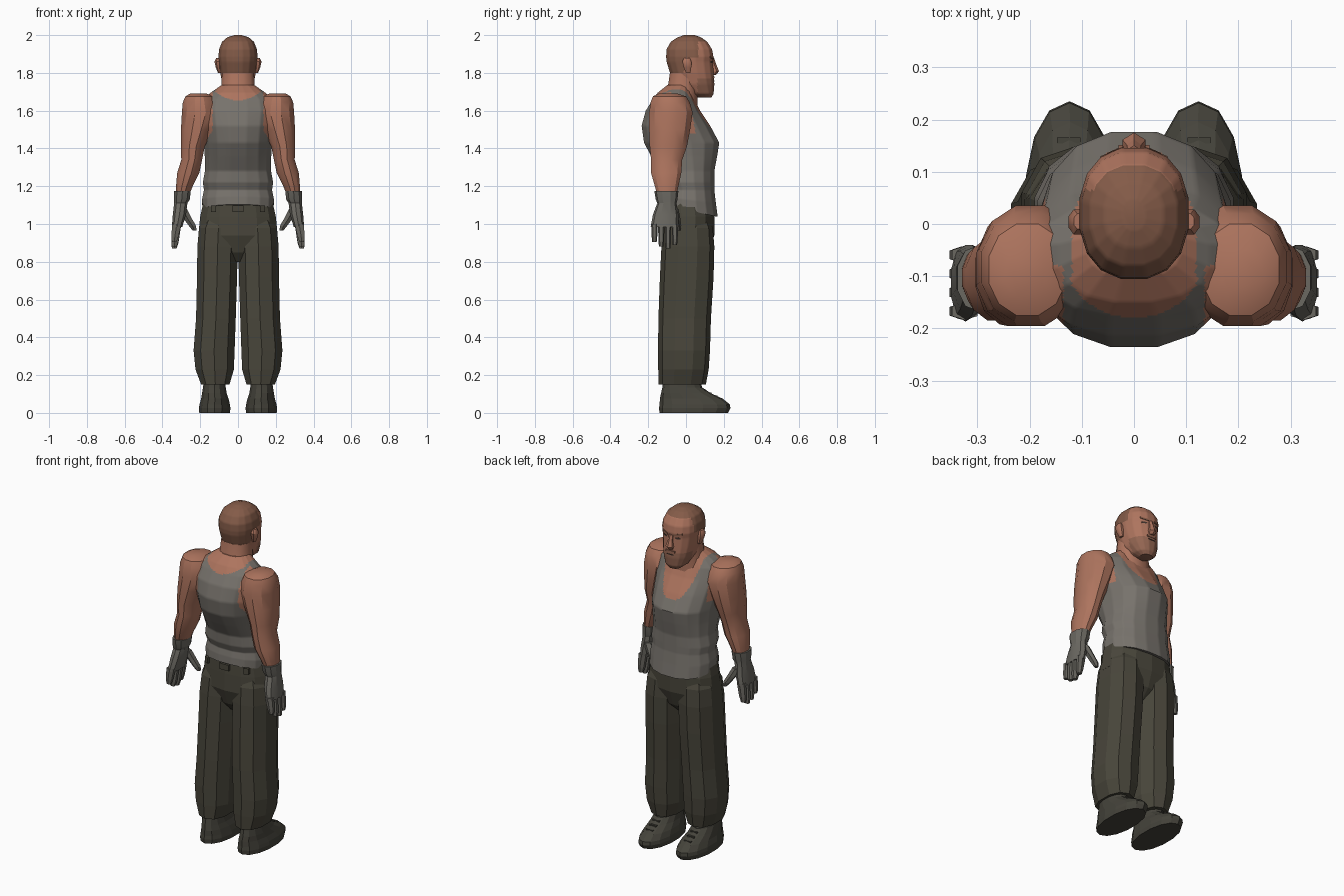
import bpy, bmesh, math


def mat(name, r, g, b):
    m = bpy.data.materials.new(name)
    m.diffuse_color = (r, g, b, 1)
    return m


SKIN = mat("skin", 0.42, 0.175, 0.112)
HAIR = mat("cropped hair", 0.23, 0.105, 0.065)
STUBBLE = mat("stubble", 0.29, 0.13, 0.083)
SHIRT = mat("grey shirt", 0.185, 0.17, 0.15)
PANTS = mat("olive trousers", 0.065, 0.06, 0.043)
SHOE = mat("dark shoe", 0.06, 0.057, 0.044)
GLOVE = mat("grey glove", 0.145, 0.138, 0.12)
DARK = mat("dark detail", 0.05, 0.032, 0.025)


def finish(bm, name, mats, mirror, smooth):
    bmesh.ops.recalc_face_normals(bm, faces=bm.faces)
    me = bpy.data.meshes.new(name)
    bm.to_mesh(me)
    bm.free()
    for m in mats:
        me.materials.append(m)
    ob = bpy.data.objects.new(name, me)
    bpy.context.collection.objects.link(ob)
    if mirror:
        ob.modifiers.new("mirror", 'MIRROR').use_mirror_merge = False
    if smooth:
        bpy.ops.object.select_all(action='DESELECT')
        ob.select_set(True)
        bpy.context.view_layer.objects.active = ob
        bpy.ops.object.shade_smooth_by_angle(angle=math.radians(smooth))
    return ob


def loft(name, rings, mats, n=12, p=2.3, mirror=False, smooth=0, rule=None, cuts=0):
    """Skin horizontal superellipse rings (x0, x1, y0, y1, z, optional slope along y)."""
    bm = bmesh.new()
    angles = [2 * math.pi * (i + 0.5) / n for i in range(n)]
    outline = [[math.copysign(abs(f(a)) ** (2 / p), f(a)) for a in angles] for f in (math.cos, math.sin)]
    us, vs = ([t / max(axis) for t in axis] for axis in outline)
    loops = []
    for x0, x1, y0, y1, z, *slope in rings:
        loop = []
        for u, v in zip(us, vs):
            x = (x0 + x1) / 2 + (x1 - x0) / 2 * u
            y = (y0 + y1) / 2 + (y1 - y0) / 2 * v
            loop.append(bm.verts.new((x, y, z + (slope[0] * y if slope else 0))))
        loops.append(loop)
    for a, b in zip(loops, loops[1:]):
        for i in range(n):
            j = (i + 1) % n
            bm.faces.new((a[i], a[j], b[j], b[i]))
    bm.faces.new(loops[0])
    bm.faces.new(loops[-1])
    if cuts:
        bmesh.ops.subdivide_edges(bm, edges=bm.edges[:], cuts=cuts, use_grid_fill=True)
    if rule:
        for f in bm.faces:
            f.material_index = rule(f.calc_center_median())
    return finish(bm, name, mats, mirror, smooth)


def box(name, center, size, m, mirror=False, roll=0, sweep=0):
    bm = bmesh.new()
    bmesh.ops.create_cube(bm, size=1)
    for v in bm.verts:
        x, y, z = (v.co[k] * size[k] for k in range(3))
        v.co = (center[0] + x, center[1] + y - sweep * x, center[2] + z + roll * x)
    return finish(bm, name, [m], mirror, 0)


# Torso: tank top over skin, divided by neckline and armhole curves
def shirt_rule(c):
    x = abs(c.x)
    if c.y < -0.08 and c.z > 1.42 and x > 0.135 + 0.5 * max(0, 1.5 - c.z):
        return 1
    if c.z > 1.48 and x > 0.17:
        return 1
    if c.y > -0.1:
        return 1 if c.z > 1.49 + 900 * x ** 4 + 3 * x * x else 0
    return 1 if c.z > 1.655 + 3 * x * x else 0


loft("torso", [(-.188, .188, -.128, .168, 1.075, -.22), (-.19, .19, -.125, .158, 1.13, -.12),
               (-.18, .18, -.118, .15, 1.18), (-.186, .186, -.135, .15, 1.22),
               (-.175, .175, -.14, .15, 1.28), (-.176, .176, -.185, .165, 1.36),
               (-.18, .18, -.222, .176, 1.43), (-.19, .19, -.235, .128, 1.52),
               (-.2, .2, -.213, .075, 1.60), (-.185, .185, -.175, .045, 1.66),
               (-.145, .145, -.15, .03, 1.695), (-.088, .088, -.1, .02, 1.735)],
     [SHIRT, SKIN], n=16, smooth=35, rule=shirt_rule, cuts=8)

# Neck
loft("neck", [(-.11, .11, -.13, .06, 1.6), (-.09, .09, -.1, .06, 1.7), (-.085, .085, -.085, .07, 1.8)],
     [SKIN], smooth=40)


# Head: hair cap, bare face and stubbled jaw
def head_rule(c):
    if c.z > 1.965 and c.y < .12 or c.z > 1.88 and c.y < .065 or c.z > 1.8 and c.y < -.01:
        return 1
    return 2 if c.z < 1.765 and c.y > .06 else 0


loft("head", [(-.035, .035, .06, .135, 1.67), (-.06, .06, .02, .146, 1.69),
              (-.082, .082, -.05, .15, 1.74), (-.094, .094, -.085, .146, 1.80),
              (-.101, .101, -.103, .142, 1.86), (-.104, .104, -.105, .145, 1.885),
              (-.1, .1, -.103, .138, 1.925), (-.084, .084, -.08, .112, 1.965),
              (-.057, .057, -.045, .08, 1.988), (-.02, .02, -.01, .045, 2.0)],
     [SKIN, HAIR, STUBBLE], n=16, smooth=35, rule=head_rule, cuts=5)
loft("nose", [(-.016, .016, .12, .158, 1.79), (-.022, .022, .12, .175, 1.808),
              (-.014, .014, .12, .162, 1.84), (-.012, .012, .12, .15, 1.875)], [SKIN], n=6, p=2)
loft("ears", [(.09, .106, 0, .025, 1.80), (.09, .118, -.012, .028, 1.83),
              (.09, .125, -.02, .028, 1.86), (.09, .115, -.01, .02, 1.88)],
     [SKIN], n=8, mirror=True, smooth=40)
box("eyes", (.04, .129, 1.858), (.03, .014, .01), DARK, True, 0, .4)
box("eyebrows", (.042, .131, 1.88), (.045, .016, .01), HAIR, True, .2, .42)
box("moustache", (0, .144, 1.777), (.06, .014, .01), STUBBLE)
box("mouth", (0, .144, 1.758), (.045, .014, .005), DARK)

# Arms with broad shoulders running into the torso
loft("arms", [(.17, .25, -.14, -.05, 1.692), (.13, .278, -.175, 0, 1.676), (.115, .292, -.187, .02, 1.645),
              (.1, .297, -.195, .035, 1.59), (.135, .302, -.195, .022, 1.5),
              (.176, .303, -.192, .005, 1.41), (.19, .3, -.185, -.02, 1.34),
              (.205, .322, -.185, -.025, 1.27), (.24, .328, -.165, -.04, 1.2),
              (.268, .332, -.145, -.055, 1.13)],
     [SKIN], n=12, p=2.1, mirror=True, smooth=30)

# Gloves: cuff and palm, fingers, thumb
loft("gloves", [(.25, .338, -.168, -.04, 1.175), (.255, .34, -.16, -.045, 1.13),
                (.268, .338, -.152, -.05, 1.11), (.275, .345, -.175, -.04, 1.05),
                (.295, .35, -.187, -.04, .985)], [GLOVE], n=10, mirror=True, smooth=20)
for i, tip in enumerate((.905, .88, .87, .89)):
    y = -.167 + .036 * i
    loft("finger_%d" % (i + 1), [(.325, .35, y - .012, y + .012, tip),
                                 (.315, .353, y - .015, y + .015, tip + .03),
                                 (.3, .348, y - .017, y + .017, 1.0)],
         [GLOVE], n=6, mirror=True)
loft("thumbs", [(.22, .24, -.055, -.03, .965), (.222, .26, -.065, -.025, .99),
                (.245, .29, -.075, -.03, 1.03), (.27, .32, -.09, -.04, 1.08)],
     [GLOVE], n=6, mirror=True)

# Trousers: seat, baggy legs, belt loops
loft("trouser_seat", [(-.05, .05, -.06, .07, .8), (-.15, .15, -.1, .12, .85),
                      (-.21, .21, -.13, .15, .94), (-.2, .2, -.125, .15, 1.04),
                      (-.18, .18, -.117, .13, 1.13)], [PANTS], n=14)
loft("trouser_legs", [(.045, .195, -.145, .105, .15), (.022, .225, -.147, .12, .23),
                      (.018, .235, -.148, .127, .33), (.012, .222, -.146, .132, .5),
                      (.005, .217, -.138, .146, .72), (.001, .215, -.13, .15, .88),
                      (.001, .206, -.12, .142, .98), (.02, .18, -.1, .12, 1.03)],
     [PANTS], n=10, mirror=True)
box("back_belt_loop", (0, -.125, 1.08), (.06, .016, .035), PANTS)
box("side_belt_loops", (.13, -.104, 1.08), (.025, .016, .035), PANTS, True, 0, -.4)

# Shoes
loft("shoes", [(.043, .205, -.14, .222, 0), (.04, .207, -.143, .235, .025),
               (.043, .204, -.14, .232, .045), (.05, .195, -.138, .195, .075),
               (.06, .19, -.132, .13, .105), (.065, .185, -.125, .085, .135),
               (.07, .18, -.12, .075, .18)], [SHOE], n=14, p=2.1, mirror=True)
for i in range(3):
    box("shoe_lace_%d" % (i + 1), (.125, .1 + .03 * i, .118 - .016 * i), (.045, .012, .01), SHOE, True)
